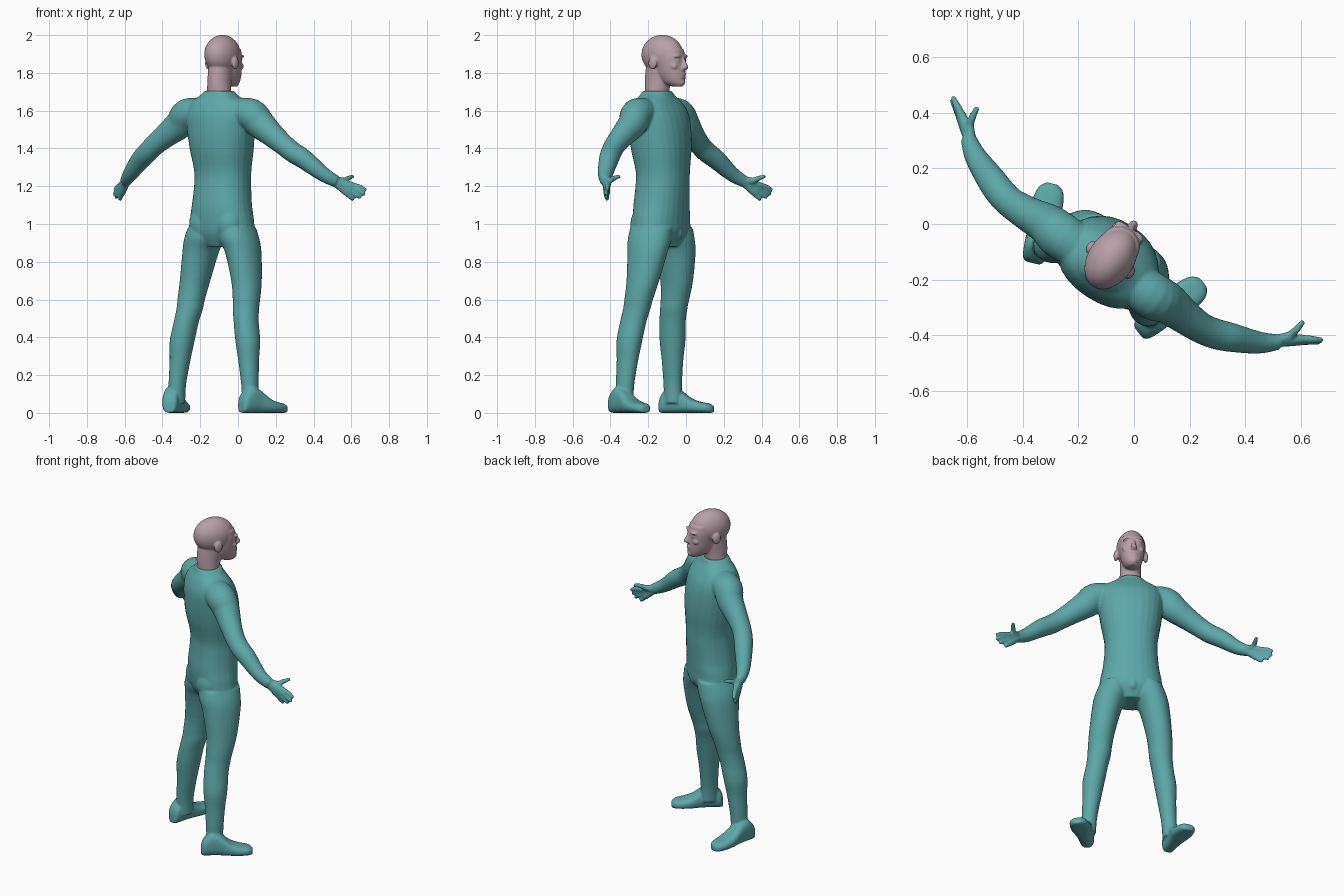
import bpy, bmesh, math
from mathutils import Vector, Matrix

SIDES = 28
TURN = Matrix.Rotation(math.radians(-33.3), 4, 'Z')   # figure is modelled facing +y, then turned


def material(name, rgb):
    m = bpy.data.materials.new(name)
    m.diffuse_color = (*rgb, 1)
    return m


def smooth_rows(rows, k=4):
    """Catmull-Rom interpolation of the key cross-sections."""
    p = [rows[0]] + list(rows) + [rows[-1]]
    out = []
    for i in range(1, len(p) - 2):
        for j in range(k):
            t = j / k
            out.append([0.5 * (2 * b + (c - a) * t + (2 * a - 5 * b + 4 * c - d) * t * t
                               + (3 * b - a - 3 * c + d) * t ** 3)
                        for a, b, c, d in zip(p[i - 1], p[i], p[i + 1], p[i + 2])])
    return out + [list(rows[-1])]


def tube(bm, rows, tangent=None, n=2.0, s=1):
    """Closed loft through rows of (x, y, z, side radius, other radius)."""
    rows = smooth_rows(rows)
    rings = []
    for i, (x, y, z, r1, r2) in enumerate(rows):
        a, b = rows[max(i - 1, 0)], rows[min(i + 1, len(rows) - 1)]
        t = Vector(tangent) if tangent else Vector(b[:3]) - Vector(a[:3])
        t.normalize()
        ref = Vector((0, 1, 0)) if abs(t.z) > 0.9 else Vector((0, 0, 1))
        side = t.cross(ref).normalized()
        up = side.cross(t)
        ring = []
        for k in range(SIDES):
            c, d = math.cos(2 * math.pi * k / SIDES), math.sin(2 * math.pi * k / SIDES)
            e = 2 / n
            co = Vector((x, y, z)) + side * r1 * math.copysign(abs(c) ** e, c) \
                + up * r2 * math.copysign(abs(d) ** e, d)
            ring.append(bm.verts.new((co.x * s, co.y, co.z)))
        rings.append(ring)
    for p, q in zip(rings, rings[1:]):
        for k in range(SIDES):
            bm.faces.new((p[k], p[(k + 1) % SIDES], q[(k + 1) % SIDES], q[k]))
    bm.faces.new(rings[0])
    bm.faces.new(rings[-1])


def blob(bm, loc, radii):
    bmesh.ops.create_uvsphere(bm, u_segments=32, v_segments=20, radius=1,
                              matrix=Matrix.Translation(loc) @ Matrix.Diagonal((*radii, 1)))


def fuse(name, bm, mat, voxel, passes):
    """Merge the overlapping parts into one smooth skin."""
    bmesh.ops.recalc_face_normals(bm, faces=bm.faces)
    bm.transform(TURN)
    me = bpy.data.meshes.new(name)
    bm.to_mesh(me)
    bm.free()
    ob = bpy.data.objects.new(name, me)
    bpy.context.collection.objects.link(ob)
    r = ob.modifiers.new("skin", 'REMESH')
    r.mode, r.voxel_size, r.use_smooth_shade = 'VOXEL', voxel, True
    sm = ob.modifiers.new("soften", 'SMOOTH')
    sm.factor, sm.iterations = 0.5, passes
    bpy.context.view_layer.objects.active = ob
    for m in ("skin", "soften"):
        bpy.ops.object.modifier_apply(modifier=m)
    ob.data.materials.clear()
    ob.data.materials.append(mat)
    for v in ob.data.vertices:
        v.co.z = max(v.co.z, 0)
    for f in ob.data.polygons:
        f.use_smooth = True
    return ob


teal = material("teal suit", (0.109, 0.392, 0.392))
skin = material("dusty pink skin", (0.479, 0.352, 0.392))
UP = (0, 0, 1)

# ---- body: torso
bm = bmesh.new()
torso = [(.88, -.155, .08, .08), (.95, -.152, .175, .12), (1.02, -.155, .178, .13),
         (1.1, -.155, .163, .134), (1.2, -.148, .153, .132), (1.28, -.147, .153, .132),
         (1.4, -.157, .172, .147), (1.5, -.165, .185, .147), (1.58, -.173, .19, .135),
         (1.64, -.18, .165, .108), (1.68, -.182, .105, .083), (1.705, -.182, .074, .075)]
tube(bm, [(0, v, z, a, b) for z, v, a, b in torso], UP, 2.25)
blob(bm, (0, -.065, .955), (.035, .04, .045))

leg = [(.98, .095, -.155, .09, .12), (.92, .11, -.157, .098, .122), (.85, .135, -.155, .087, .112),
       (.7, .163, -.166, .075, .09), (.6, .175, -.185, .069, .077), (.55, .178, -.195, .067, .073),
       (.48, .19, -.21, .063, .071), (.38, .208, -.222, .063, .069), (.28, .217, -.228, .053, .058),
       (.15, .23, -.235, .044, .05), (.05, .232, -.235, .04, .048)]
arm = [(.1, -.18, 1.59, .08, .075), (.2, -.18, 1.58, .085, .085), (.254, -.172, 1.53, .076, .08),
       (.33, -.178, 1.475, .064, .066), (.407, -.18, 1.42, .056, .057), (.46, -.17, 1.38, .055, .055),
       (.52, -.148, 1.34, .052, .052), (.61, -.11, 1.265, .04, .04), (.668, -.07, 1.225, .028, .032)]
foot = [(0, .025, .06), (.015, .04, .1), (.06, .046, .14), (.11, .048, .125), (.17, .056, .08),
        (.22, .057, .06), (.27, .047, .05), (.295, .022, .036)]
# knuckle, middle joint and tip of each finger
fingers = [((.735, -.012, 1.205), (.767, .006, 1.196), (.797, .024, 1.178)),
           ((.738, -.018, 1.188), (.768, .0, 1.173), (.795, .014, 1.153)),
           ((.728, -.026, 1.173), (.755, -.01, 1.155), (.775, .004, 1.137)),
           ((.712, -.034, 1.162), (.728, -.024, 1.144), (.74, -.012, 1.127)),
           ((.69, -.03, 1.228), (.698, .005, 1.243), (.702, .042, 1.252))]
dx, dy = .328, .945

for s in (1, -1):
    # legs, buttocks and feet
    tube(bm, [(u, v, z, a, b) for z, u, v, a, b in leg], UP, 2.1, s)
    blob(bm, (s * .08, -.205, 1.0), (.08, .078, .1))
    tube(bm, [(.228 + dx * t, -.318 + dy * t, h / 2, w, h / 2) for t, w, h in foot],
         (dx, dy, 0), 2.7, s)
    # arms
    tube(bm, arm, None, 2, s)
    # hands: palm bones then fingers
    for base, mid, tip in fingers:
        tube(bm, [(.655, -.075, 1.23, .022, .024), (*base, .017, .017)], None, 2, s)
        tube(bm, [(*base, .015, .015), (*mid, .0135, .0135), (*tip, .009, .009)], None, 2, s)
        blob(bm, (s * base[0], base[1], base[2]), (.016, .016, .016))
fuse("body", bm, teal, .0062, 5)

# ---- head: neck, cranium and face
bm = bmesh.new()
tube(bm, [(0, v, z, a, b) for z, v, a, b in
          [(1.65, -.183, .066, .066), (1.7, -.183, .063, .066), (1.76, -.178, .06, .073),
           (1.83, -.165, .06, .08)]], UP)
blob(bm, (0, -.15, 1.897), (.084, .12, .104))
tube(bm, [(0, v, z, a, b) for z, v, a, b in
          [(1.728, -.055, .022, .03), (1.75, -.078, .045, .062), (1.79, -.092, .061, .079),
           (1.84, -.1, .07, .083), (1.88, -.1, .073, .082), (1.925, -.105, .07, .075)]], UP, 2.15)
# nose
tube(bm, [(0, -.024, 1.885, .01, .01), (0, -.013, 1.853, .011, .014),
          (0, -.006, 1.83, .017, .019), (0, -.018, 1.814, .015, .012)], UP)
# lips and chin
blob(bm, (0, -.017, 1.793), (.024, .01, .007))
blob(bm, (0, -.019, 1.78), (.021, .01, .007))
blob(bm, (0, -.03, 1.75), (.024, .02, .018))
for s in (1, -1):
    # brows, eyes, cheeks and ears
    blob(bm, (s * .03, -.032, 1.888), (.03, .016, .009))
    blob(bm, (s * .031, -.034, 1.865), (.014, .013, .009))
    blob(bm, (s * .043, -.045, 1.835), (.02, .018, .018))
    blob(bm, (s * .086, -.155, 1.852), (.013, .025, .034))
fuse("head", bm, skin, .005, 3)
